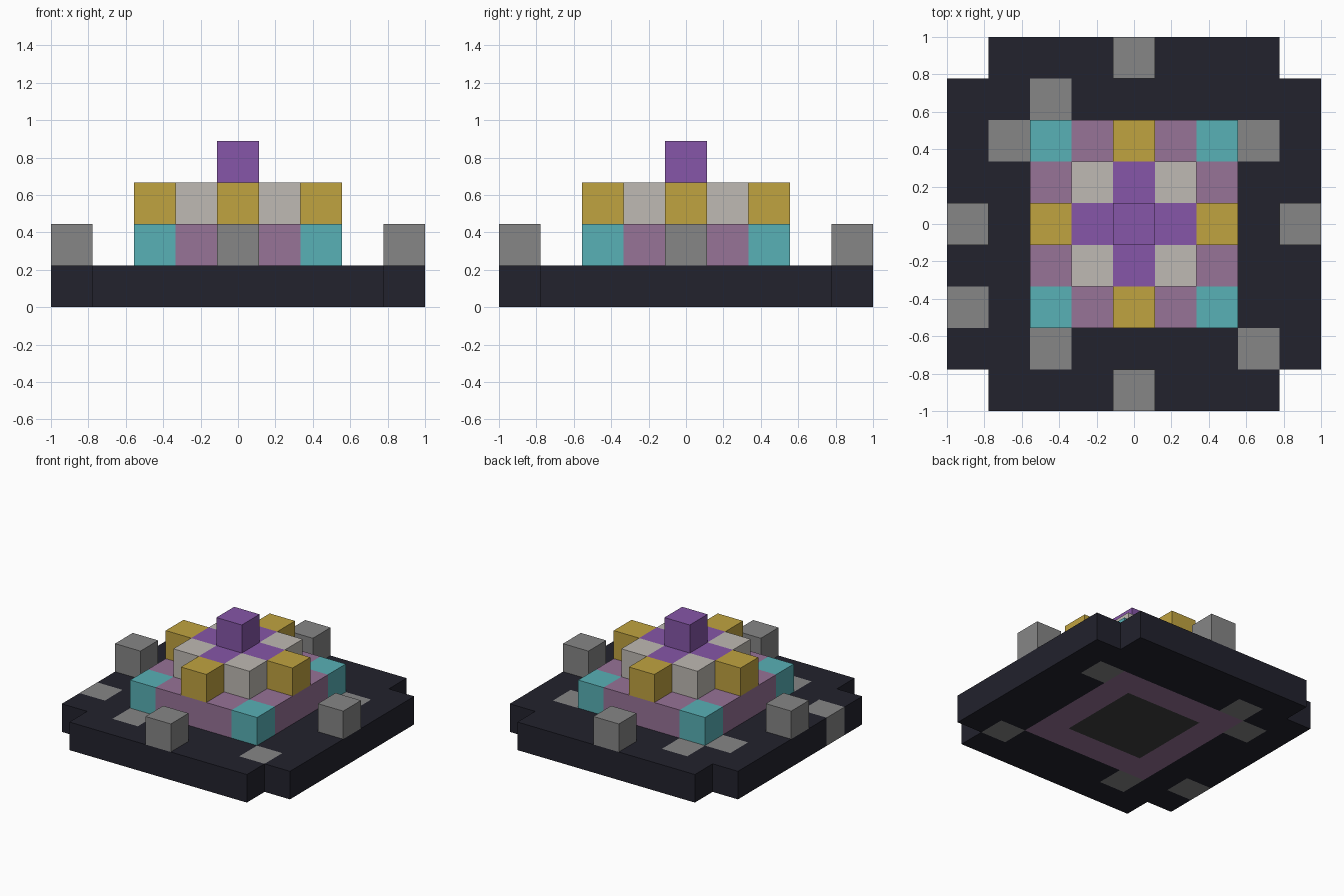
import bpy
import bmesh
from mathutils import Vector

U = 2 / 9  # block edge length

cube = bpy.data.objects.get("Cube")
if cube:
    bpy.data.objects.remove(cube, do_unlink=True)


def material(name, r, g, b):
    """Flat material from 8-bit sRGB values."""
    lin = [((c / 255 + 0.055) / 1.055) ** 2.4 for c in (r, g, b)]
    mat = bpy.data.materials.new(name)
    mat.use_nodes = True
    mat.diffuse_color = (*lin, 1)
    bsdf = next(n for n in mat.node_tree.nodes if n.type == "BSDF_PRINCIPLED")
    bsdf.inputs["Base Color"].default_value = (*lin, 1)
    return mat


def build(name, cells, mat):
    """Join blocks at grid cells (x, y, layer) into one skin without inner walls."""
    bm = bmesh.new()
    cells = set(cells)
    for cell in sorted(cells):
        for axis in range(3):
            for sign in (-1, 1):
                d = Vector((0, 0, 0))
                d[axis] = sign
                if tuple(int(c + o) for c, o in zip(cell, d)) in cells:
                    continue
                a = Vector((d.y, d.z, d.x))
                b = d.cross(a)
                centre = Vector(cell) + Vector((0, 0, 0.5)) + d / 2
                corners = (a + b, b - a, -a - b, a - b)
                bm.faces.new([bm.verts.new((centre + k / 2) * U) for k in corners])
    bmesh.ops.remove_doubles(bm, verts=bm.verts, dist=0.001)
    mesh = bpy.data.meshes.new(name)
    bm.to_mesh(mesh)
    bm.free()
    mesh.materials.append(mat)
    obj = bpy.data.objects.new(name, mesh)
    bpy.context.collection.objects.link(obj)


def square(reach, layer):
    span = range(-reach, reach + 1)
    return {(x, y, layer) for x in span for y in span}


def cardinal(dist, layer):
    return {(dist, 0, layer), (-dist, 0, layer), (0, dist, layer), (0, -dist, layer)}


def diagonal(dist, layer):
    return {(x, y, layer) for x in (-dist, dist) for y in (-dist, dist)}


dark = material("dark_stone", 34, 34, 45)
grey = material("grey_stone", 134, 134, 134)
charcoal = material("charcoal", 65, 65, 65)
mauve = material("mauve", 151, 115, 151)
teal = material("teal", 88, 177, 182)
gold = material("gold", 192, 163, 64)
beige = material("beige", 191, 186, 179)
purple = material("purple", 134, 86, 168)

# Ground layer: notched slab, scattered grey tiles, ring and core under the dais
tiles = {(-2, 3, 0), (-3, 2, 0), (3, 2, 0), (-4, -2, 0), (-2, -3, 0), (3, -3, 0)}
build("foundation_slab", square(4, 0) - diagonal(4, 0) - square(2, 0) - tiles, dark)
build("floor_tiles", tiles, grey)
build("foundation_ring", square(2, 0) - square(1, 0), mauve)
build("foundation_core", square(1, 0), charcoal)

# Second layer: dais with teal corners, and grey posts at the slab edges
build("dais", square(2, 1) - diagonal(2, 1), mauve)
build("dais_corners", diagonal(2, 1), teal)
build("edge_posts", cardinal(4, 1), grey)

# Third layer: gold blocks, beige blocks and the purple cross with its peak
build("gold_blocks", cardinal(2, 2), gold)
build("beige_blocks", diagonal(1, 2), beige)
build("purple_cross", cardinal(1, 2) | {(0, 0, 2), (0, 0, 3)}, purple)
